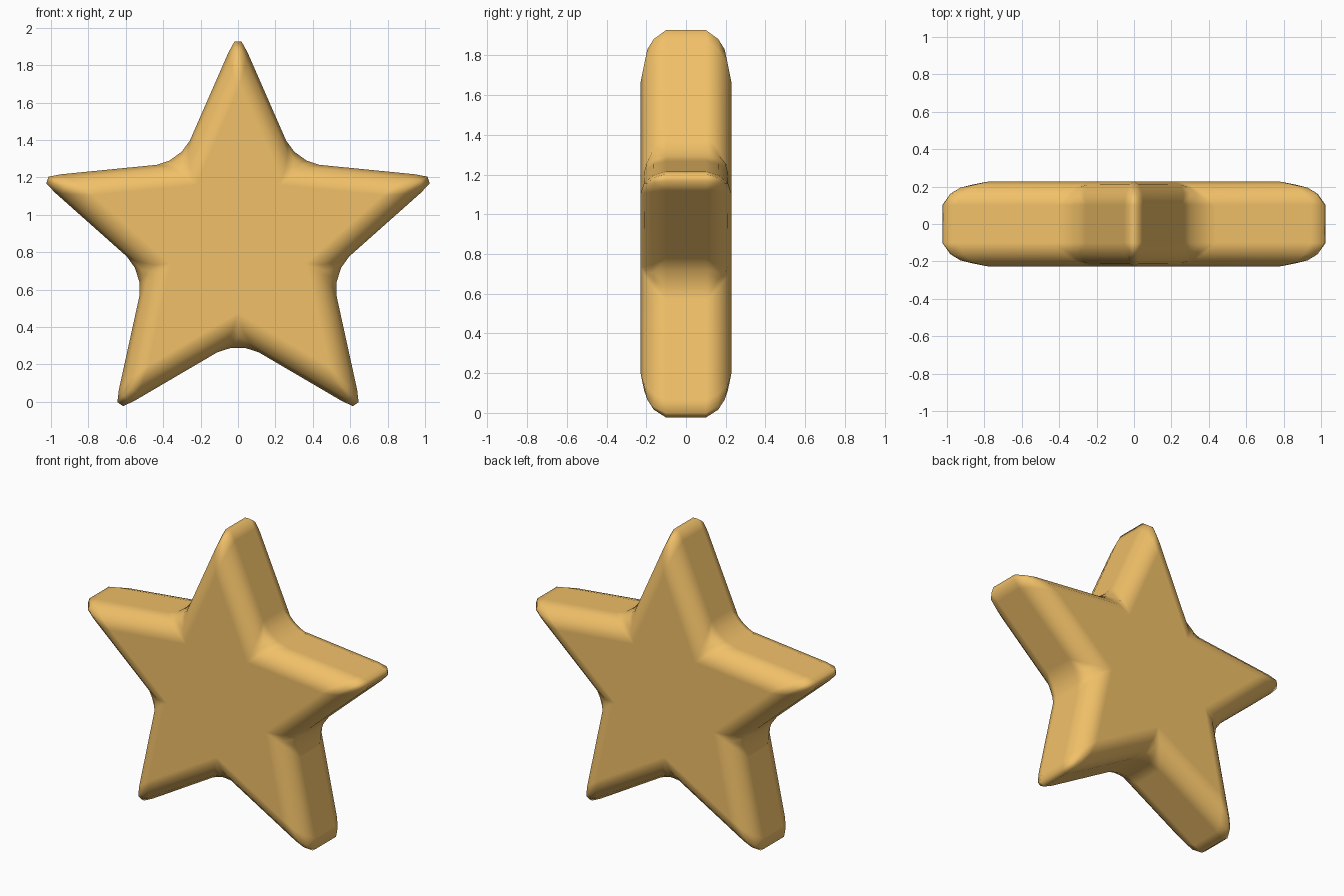
import bpy, bmesh
from math import sin, cos, pi

if "Cube" in bpy.data.objects:
    bpy.data.objects.remove(bpy.data.objects["Cube"])

CENTRE_Z, R_TIP, R_VALLEY, HALF_DEPTH = 0.855, 1.13, 0.525, 0.228

# five-pointed outline extruded front to back
bm = bmesh.new()
ring = []
for i in range(10):
    r = R_VALLEY if i % 2 else R_TIP
    a = pi / 2 + i * pi / 5
    ring.append(bm.verts.new((r * cos(a), -HALF_DEPTH, CENTRE_Z + r * sin(a))))
face = bm.faces.new(ring)
ext = bmesh.ops.extrude_face_region(bm, geom=[face])
new_verts = [g for g in ext["geom"] if isinstance(g, bmesh.types.BMVert)]
bmesh.ops.translate(bm, verts=new_verts, vec=(0, 2 * HALF_DEPTH, 0))
bmesh.ops.recalc_face_normals(bm, faces=bm.faces)
for f in bm.faces:
    f.smooth = True
mesh = bpy.data.meshes.new("star")
bm.to_mesh(mesh)
bm.free()
star = bpy.data.objects.new("star", mesh)
bpy.context.collection.objects.link(star)

# soft rounding on every edge
bev = star.modifiers.new("rounding", 'BEVEL')
bev.width = 0.127
bev.segments = 3
bev.limit_method = 'NONE'
bev.use_clamp_overlap = False
bev.harden_normals = True

# warm gold
gold = bpy.data.materials.new("gold")
gold.diffuse_color = (0.88, 0.53, 0.14, 1)
gold.use_nodes = True
gold.node_tree.nodes["Principled BSDF"].inputs["Base Color"].default_value = gold.diffuse_color
mesh.materials.append(gold)
